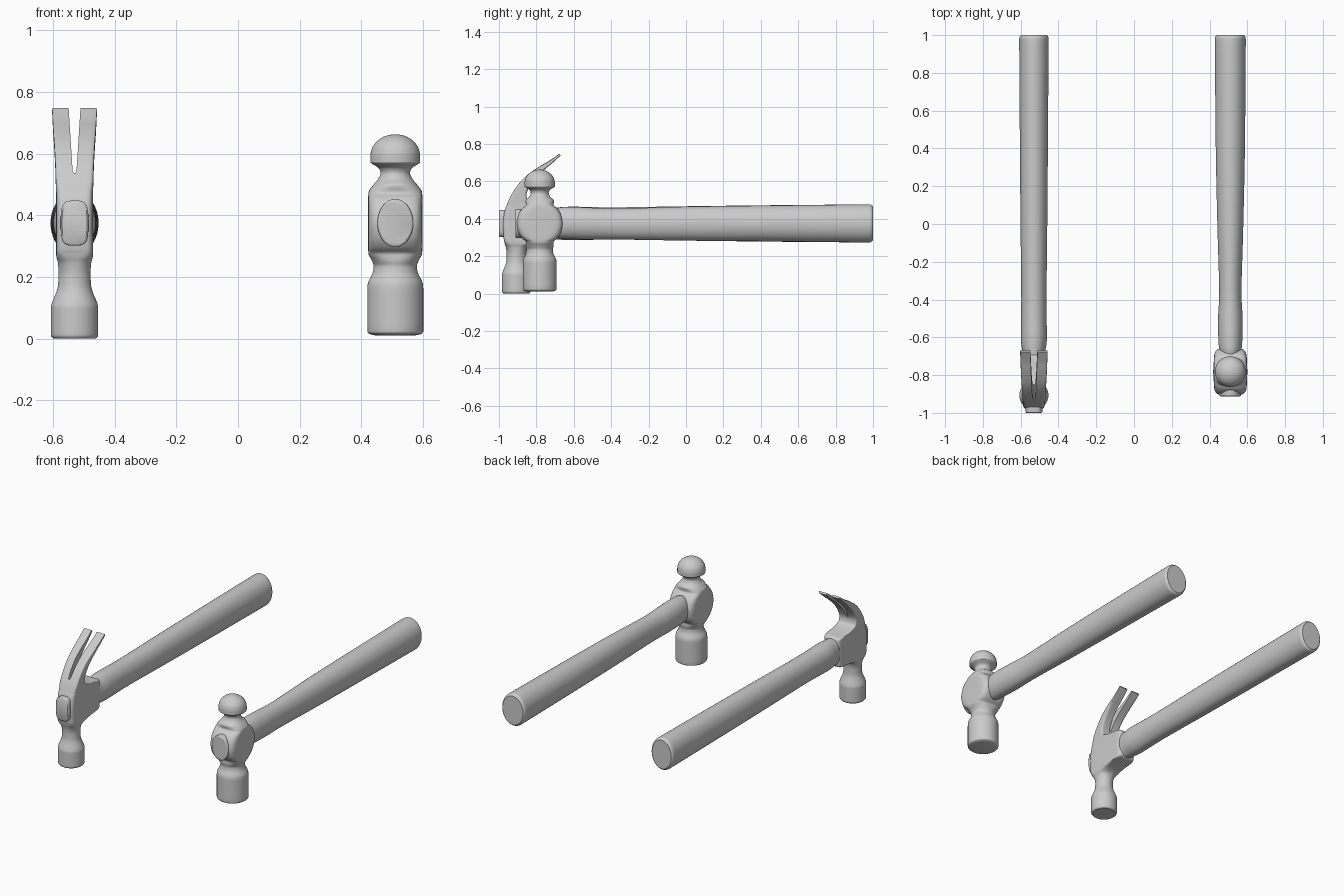
import bpy, bmesh, math

if "Cube" in bpy.data.objects:
    bpy.data.objects.remove(bpy.data.objects["Cube"])


def smooth(o, angle=35):
    bpy.ops.object.select_all(action='DESELECT')
    o.select_set(True)
    bpy.context.view_layer.objects.active = o
    bpy.ops.object.shade_smooth_by_angle(angle=math.radians(angle))


def new_object(name, bm):
    bmesh.ops.recalc_face_normals(bm, faces=bm.faces)
    me = bpy.data.meshes.new(name)
    bm.to_mesh(me)
    bm.free()
    o = bpy.data.objects.new(name, me)
    bpy.context.collection.objects.link(o)
    return o


def resample(st, sub):
    # monotone cubic through the stations, no overshoot
    n = len(st)
    d = [[b - a for a, b in zip(st[i], st[i + 1])] for i in range(n - 1)]

    def tangent(i):
        if i == 0 or i == n - 1:
            return d[0] if i == 0 else d[-1]
        return [2 * a * b / (a + b) if a * b > 0 else 0 for a, b in zip(d[i - 1], d[i])]

    out = []
    for i in range(n - 1):
        t0, t1 = tangent(i), tangent(i + 1)
        for k in range(sub):
            t = k / sub
            h = (2*t**3 - 3*t**2 + 1, t**3 - 2*t**2 + t, 3*t**2 - 2*t**3, t**3 - t**2)
            out.append([h[0]*a + h[1]*b + h[2]*c + h[3]*e
                        for a, b, c, e in zip(st[i], t0, st[i + 1], t1)])
    return out + [list(st[-1])]


def loft(name, cx, stations, sub=4, seg=48):
    # station: (y0, z0, y1, z1, half width in x, superellipse exponent)
    bm = bmesh.new()
    rings = []
    for y0, z0, y1, z1, hw, e in resample(stations, sub):
        ring = []
        for k in range(seg):
            a = 2 * math.pi * (k + 0.5) / seg
            c, s = math.cos(a), math.sin(a)
            u = math.copysign(abs(c) ** (2 / e), c)
            v = math.copysign(abs(s) ** (2 / e), s) / 2 + 0.5
            ring.append(bm.verts.new((cx + hw * u, y0 + (y1 - y0) * v, z0 + (z1 - z0) * v)))
        rings.append(ring)
    for a, b in zip(rings, rings[1:]):
        for k in range(seg):
            j = (k + 1) % seg
            bm.faces.new((a[k], a[j], b[j], b[k]))
    bm.faces.new(rings[0])
    bm.faces.new(rings[-1])
    return new_object(name, bm)


def across(cy, z, hx, hy=None, e=2):
    # horizontal section of a head
    hy = hy or hx
    return (cy - hy, z, cy + hy, z, hx, e)


def along(y, hx, hz, zc=0.375, e=2):
    # vertical section of a handle
    return (y, zc - hz, y, zc + hz, hx, e)


CX, BX = -0.53, 0.51

# Claw hammer head: round face, neck, eye with socket, curved claw
C = -0.907
head = loft("claw_head", CX, [
    across(C, 0.0, 0.068), across(C, 0.004, 0.073), across(C, 0.014, 0.077),
    across(C, 0.10, 0.077), across(C, 0.115, 0.074), across(C, 0.17, 0.054),
    across(C, 0.21, 0.052),
    (-.963, .245, -.850, .245, .054, 2.5),
    (-.969, .265, -.825, .265, .059, 4),
    (-.972, .280, -.760, .280, .060, 7),
    (-.974, .288, -.705, .286, .060, 8),
    (-.976, .305, -.692, .300, .060, 8),
    (-.980, .375, -.690, .375, .060, 8),
    (-.968, .452, -.692, .455, .060, 8),
    (-.961, .468, -.705, .468, .060, 8),
    (-.956, .480, -.770, .476, .060, 8),
    (-.943, .510, -.845, .498, .061, 8),
    (-.917, .556, -.853, .530, .062, 8),
    (-.858, .626, -.822, .595, .065, 8),
    (-.783, .680, -.766, .655, .069, 8),
    (-.730, .711, -.719, .694, .071, 8),
    (-.677, .748, -.670, .738, .073, 8),
])

# V notch of the claw
half = [(.003, .538), (.006, .545), (.008, .57), (.019, .745), (.024, .82)]
outline = half + [(-x, z) for x, z in reversed(half)]
bm = bmesh.new()
f = bm.faces.new([bm.verts.new((CX + x, -1.1, z)) for x, z in outline])
ext = bmesh.ops.extrude_face_region(bm, geom=[f])
bmesh.ops.translate(bm, vec=(0, 0.6, 0),
                    verts=[g for g in ext["geom"] if isinstance(g, bmesh.types.BMVert)])
cutter = new_object("notch_cutter", bm)
cutter.hide_render = True
mod = head.modifiers.new("notch", 'BOOLEAN')
mod.operation, mod.object, mod.solver = 'DIFFERENCE', cutter, 'EXACT'
bpy.context.view_layer.objects.active = head
bpy.ops.object.modifier_apply(modifier=mod.name)
bpy.data.objects.remove(cutter)
smooth(head)

# Claw hammer handle with squared plug through the eye
smooth(loft("claw_handle", CX, [
    along(-1.0, .040, .067, e=3.5), along(-.994, .045, .073, e=3.5),
    along(-.75, .045, .073, e=3.5), along(-.70, .055, .083, e=2.5),
    along(-.67, .061, .087), along(-.60, .069, .090), along(-.40, .067, .086),
    along(0, .071, .092), along(.5, .075, .098),
    along(.975, .078, .102), along(.992, .075, .098), along(1.0, .067, .090),
]))

# Ball hammer head: face, neck, eye with flat round cheeks, neck, ball
B, EZ, ER = -0.782, 0.375, 0.124
eye = [across(B, z, hx, math.sqrt(ER**2 - (z - EZ)**2), e)
       for z, hx, e in [(.275, .087, 3), (.295, .088, 4), (.33, .088, 5), (.375, .088, 5.5),
                        (.42, .088, 5), (.455, .088, 4), (.475, .087, 3)]]
ball = [across(B, .592 + .071 * math.sin(a), .081 * math.cos(a))
        for a in [math.radians(d) for d in (0, 18, 36, 54, 70, 82)]]
smooth(loft("ball_head", BX, [
    across(B, .010, .060), across(B, .014, .080), across(B, .024, .091),
    across(B, .16, .091), across(B, .18, .089), across(B, .215, .073), across(B, .235, .070),
    across(B, .255, .077, .074, 2.3)] + eye + [
    across(B, .497, .073, .077, 2.3), across(B, .518, .056), across(B, .537, .048),
    across(B, .552, .053), across(B, .568, .077), across(B, .573, .081)] + ball))

# Ball hammer handle
smooth(loft("ball_handle", BX, [
    along(-.912, .052, .072), along(-.906, .058, .078), along(-.72, .050, .076),
    along(-.66, .060, .084, .378), along(-.60, .064, .086, .377), along(-.50, .065, .085, .374),
    along(-.36, .059, .083, .372), along(0, .069, .091, .374), along(.45, .078, .096),
    along(.975, .082, .102), along(.992, .079, .098), along(1.0, .071, .090),
]))
